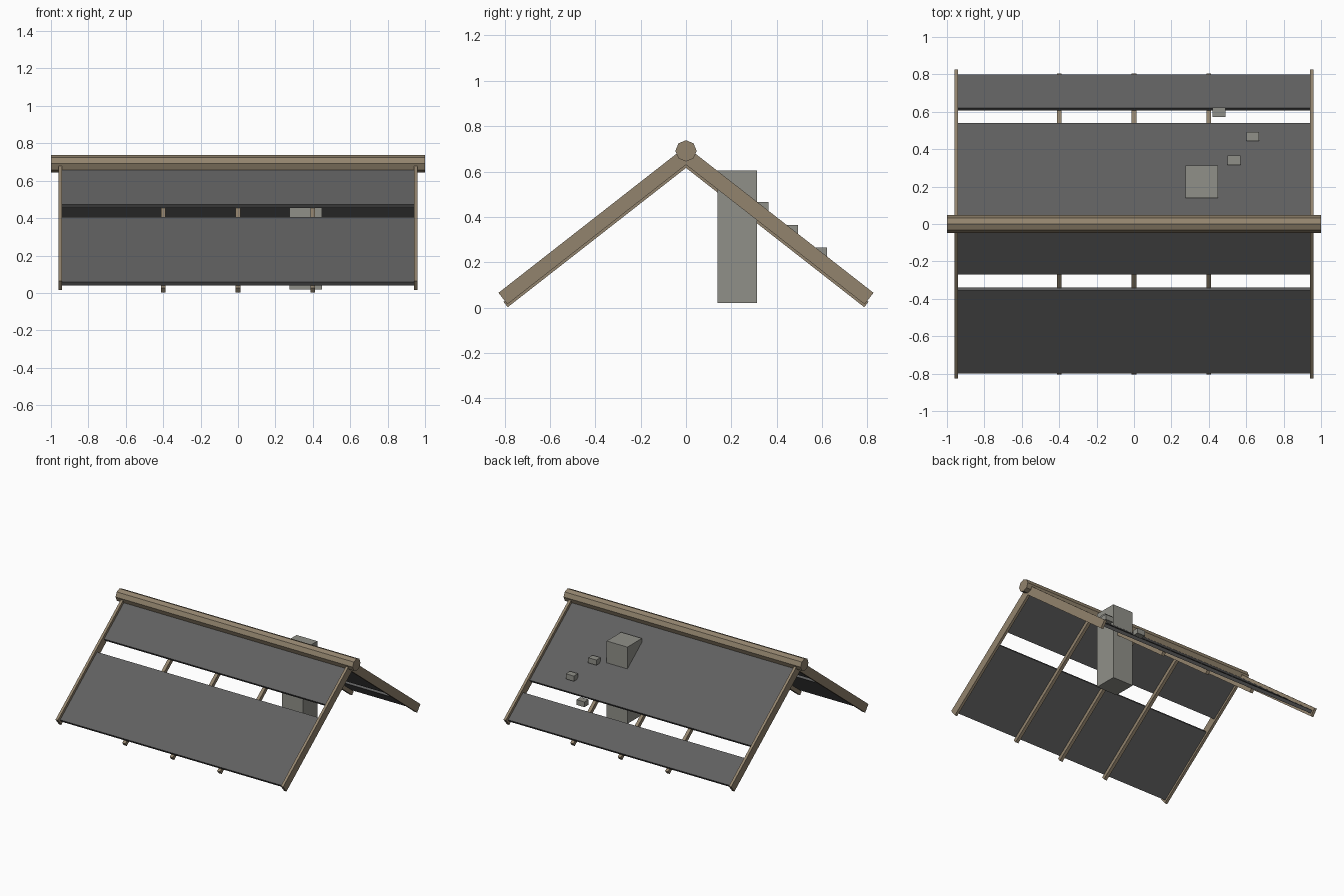
import bpy, math

if "Cube" in bpy.data.objects:
    bpy.data.objects.remove(bpy.data.objects["Cube"])

SLOPE = math.radians(38)
C, S = math.cos(SLOPE), math.sin(SLOPE)
APEX = 0.668  # height where the mid-planes of both roof slopes meet


def material(name, rgb):
    m = bpy.data.materials.new(name)
    m.diffuse_color = (*rgb, 1)
    m.use_nodes = True
    m.node_tree.nodes["Principled BSDF"].inputs["Base Color"].default_value = m.diffuse_color
    return m


wood = material("weathered_wood", (0.29, 0.23, 0.155))
slate = material("dark_slate", (0.115, 0.115, 0.115))
stone = material("grey_stone", (0.28, 0.28, 0.25))


def box(name, center, size, mat, tilt=0.0):
    bpy.ops.mesh.primitive_cube_add(size=1, location=center, rotation=(tilt, 0, 0))
    ob = bpy.context.object
    ob.name = name
    ob.scale = size
    ob.data.materials.append(mat)
    return ob


def slab(name, side, x, width, u0, u1, v0, v1, mat):
    """Box on a slope: u runs down from the ridge, v is the offset along the normal."""
    u, v = (u0 + u1) / 2, (v0 + v1) / 2
    center = (x, side * (u * C + v * S), APEX - u * S + v * C)
    box(name, center, (width, u1 - u0, v1 - v0), mat, -side * SLOPE)


# Ridge beam: eight-sided log
bpy.ops.mesh.primitive_cylinder_add(vertices=8, radius=0.047, depth=2,
                                    location=(0, 0, 0.691), rotation=(0, math.pi / 2, 0))
ridge = bpy.context.object
ridge.name = "ridge_beam"
ridge.data.materials.append(wood)

# Both slopes: y ranges of the roof panels differ, so the gap sits lower at the back
for label, side, gap in (("front", -1, (0.263, 0.348)), ("back", 1, (0.533, 0.613))):
    slab(f"{label}_upper_panel", side, 0, 1.89, 0.01, gap[0] / C, -0.012, 0.012, slate)
    slab(f"{label}_lower_panel", side, 0, 1.89, gap[1] / C, 0.793 / C, -0.012, 0.012, slate)
    # Gable boards at both ends
    for x in (-0.95, 0.95):
        slab(f"{label}_gable_board", side, x, 0.02, 0, 1.023, -0.03, 0.034, wood)
    # Rafters under the panels
    for x in (-0.4, 0, 0.4):
        slab(f"{label}_rafter", side, x, 0.025, 0, 1.03, -0.041, -0.011, wood)

# Chimney
box("chimney", (0.3625, 0.226, 0.312), (0.175, 0.175, 0.585), stone)

# Loose stones on the back slope
for x, y, z in ((0.535, 0.34, 0.445), (0.635, 0.468, 0.345), (0.455, 0.597, 0.245)):
    box("loose_stone", (x, y, z), (0.068, 0.05, 0.04), stone)
